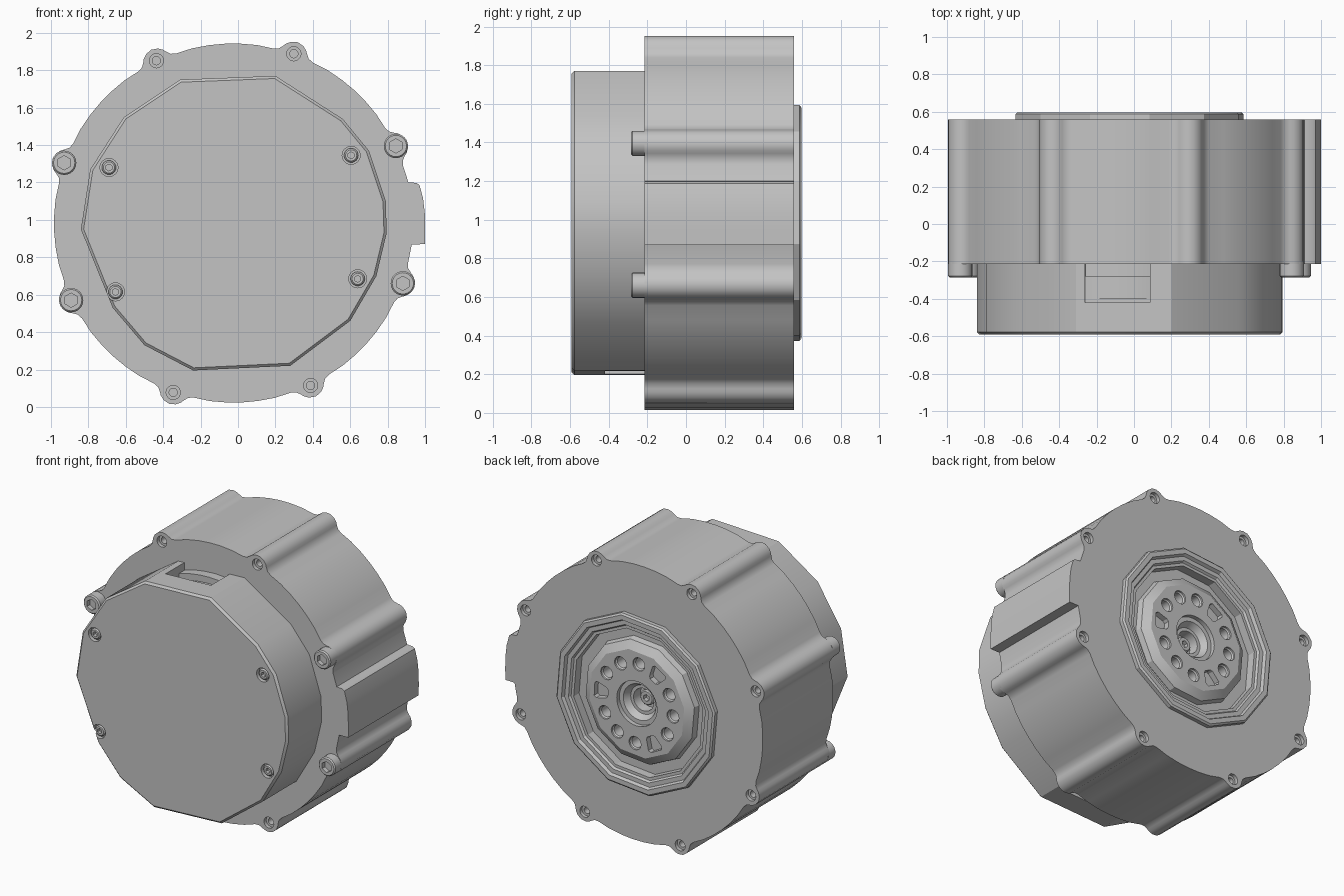
import bpy, bmesh
from math import sin, cos, radians, pi

cube = bpy.data.objects.get("Cube")
if cube:
    bpy.data.objects.remove(cube, do_unlink=True)

grey = bpy.data.materials.new("light_grey")
grey.use_nodes = True
COLOUR = (0.55, 0.55, 0.55, 1)
grey.diffuse_color = COLOUR
grey.node_tree.nodes["Principled BSDF"].inputs["Base Color"].default_value = COLOUR

CX, CZ = -0.024, 0.983      # main axis, which runs along y
LUG_R, LUG_A = 0.961, 25.4  # lug circle radius and first lug angle
TILT = 2.9                  # slight turn of the whole unit about its axis


def polar(r, a):
    return CX + r * cos(radians(a)), CZ + r * sin(radians(a))


def loft(name, rings):
    """Solid through a stack of equal rings of (x, y, z), capped at both ends."""
    bm = bmesh.new()
    loops = [[bm.verts.new(p) for p in ring] for ring in rings]
    n = len(loops[0])
    for a, b in zip(loops, loops[1:]):
        for i in range(n):
            j = (i + 1) % n
            bm.faces.new((a[i], a[j], b[j], b[i]))
    bm.faces.new(loops[0])
    bm.faces.new(loops[-1])
    bmesh.ops.recalc_face_normals(bm, faces=bm.faces)
    mesh = bpy.data.meshes.new(name)
    bm.to_mesh(mesh)
    bm.free()
    mesh.materials.append(grey)
    ob = bpy.data.objects.new(name, mesh)
    bpy.context.collection.objects.link(ob)
    return ob


def lathe(name, profile, sides=24, centre=(CX, CZ), phase=0):
    """Turn a profile of (radius, y) about a y axis through the centre."""
    angles = [radians(phase) + 2 * pi * i / sides for i in range(sides)]
    return loft(name, [[(centre[0] + r * cos(a), y, centre[1] + r * sin(a))
                        for a in angles] for r, y in profile])


def prism(name, outline, sections):
    """Extrude an (x, z) outline through sections of (y, scale)."""
    return loft(name, [[(CX + (x - CX) * s, y, CZ + (z - CZ) * s)
                        for x, z in outline] for y, s in sections])


def activate(ob):
    bpy.ops.object.select_all(action='DESELECT')
    ob.select_set(True)
    bpy.context.view_layer.objects.active = ob


def cut(ob, cutters):
    activate(ob)
    for c in cutters:
        mod = ob.modifiers.new("cut", 'BOOLEAN')
        mod.operation, mod.solver, mod.object = 'DIFFERENCE', 'EXACT', c
        bpy.ops.object.modifier_apply(modifier=mod.name)
        bpy.data.objects.remove(c, do_unlink=True)


def smooth(ob, angle=30):
    activate(ob)
    bpy.ops.object.shade_smooth_by_angle(angle=radians(angle))


def socket_screw(name, centre, radius, top, base, hexagon):
    """Round screw head facing along y, with a hexagonal socket."""
    d = 1 if top > base else -1
    head = lathe(name, [(radius, base), (radius, top - d * 0.008),
                        (radius - 0.008, top)], 24, centre)
    cut(head, [lathe("socket_cutter", [(hexagon, top - d * 0.03),
                                       (hexagon, top + d * 0.02)], 6, centre, 30)])
    smooth(head)


# Main housing: round body with eight filleted lugs and one raised side pad
FRONT, BACK = -0.215, 0.56
lug = [(0.115, 0.957), (0.085, 0.965), (0.066, 0.985), (0.055, 1.0), (0.033, 1.017)]
lug = [(-t, r) for t, r in lug] + [(0, 1.026)] + lug[::-1]
arc = [(d, 0.96) for d in (12, 17.5, 22.5, 27.5, 33)]
pad = [(12.8, 0.96), (13.3, 1.03), (18, 1.025), (22.5, 1.024), (27, 1.022),
       (31.2, 1.015), (32, 1.0), (32.7, 0.96)]
outline = []
for k in range(8):
    base = LUG_A + 45 * k
    outline += [polar(r, base + t / 0.96 * 180 / pi) for t, r in lug]
    outline += [polar(r, base + d) for d, r in (pad if k == 7 else arc)]
housing = prism("housing", outline, [(FRONT, 1), (BACK, 1)])

# Stepped lug holes at both ends, and the opening for the output hub
cutters = [lathe("hub_opening", [(0.58, 0.3), (0.58, 0.7)], 48)]
for k in range(8):
    c = polar(LUG_R, LUG_A + 45 * k)
    for y, d in ((BACK, -1), (FRONT, 1)):
        if d < 0 or k in (1, 2, 5, 6):
            cutters.append(lathe("lug_hole", [(0.038, y - d * 0.05), (0.038, y + d * 0.025),
                                              (0.022, y + d * 0.025), (0.022, y + d * 0.1)], 20, c))
cut(housing, cutters)
smooth(housing, 40)

# Cap screws standing out of the front of the side lugs
for k in (0, 3, 4, 7):
    socket_screw(f"lug_screw_{k}", polar(LUG_R, LUG_A + 45 * k), 0.065, -0.285, -0.2, 0.038)

# Front cover: many-sided cap with a thin bevel
cover_outline = [(-0.31, 1.75), (0.2, 1.77), (0.56, 1.54), (0.7, 1.37), (0.79, 1.1),
                 (0.795, 0.93), (0.74, 0.7), (0.6, 0.46), (0.28, 0.22), (-0.24, 0.195),
                 (-0.5, 0.33), (-0.67, 0.53), (-0.84, 0.95), (-0.79, 1.27), (-0.61, 1.55)]
COVER = -0.592
cover = prism("front_cover", cover_outline, [(-0.2, 1), (COVER + 0.014, 1), (COVER, 0.982)])


def notch(turn):
    """Box across the top flat, turned about the main axis."""
    corners = [(-0.2, 0.69), (0.15, 0.69), (0.15, 0.9), (-0.2, 0.9)]
    a = radians(turn)
    ring = [(CX + x * cos(a) - z * sin(a), CZ + x * sin(a) + z * cos(a)) for x, z in corners]
    return prism("notch_cutter", ring, [(-0.42, 1), (-0.15, 1)])


# Cable notches at top and bottom, and four counterbored screws
screws = [(-0.69, 1.28), (0.605, 1.345), (0.64, 0.685), (-0.655, 0.615)]
cut(cover, [notch(TILT), notch(TILT + 180)] +
    [lathe("bore_cutter", [(0.048, COVER - 0.05), (0.048, COVER + 0.03)], 24, c) for c in screws])
smooth(cover, 25)
for i, c in enumerate(screws):
    socket_screw(f"cover_screw_{i}", c, 0.038, COVER + 0.006, COVER + 0.04, 0.018)

# Inner drum and flange that show inside the notches
smooth(lathe("inner_drum", [(0.71, -0.4), (0.71, -0.2)], 64))
smooth(lathe("inner_flange", [(0.755, -0.28), (0.755, -0.2)], 64))

# Output hub at the back: twelve-sided rim, groove and raised disc
FACE = 0.575
hub = lathe("output_hub", [(0.62, 0.36), (0.62, 0.587), (0.608, 0.597), (0.575, 0.597),
                           (0.565, 0.575), (0.535, 0.575), (0.525, 0.56), (0.505, 0.56),
                           (0.505, 0.5), (0.435, 0.5), (0.425, 0.54), (0.37, FACE)], 12, phase=20)
cutters = [lathe("centre_cutter", [(0.155, 0.4), (0.155, 0.7)], 40)]
for k in range(12):
    a = 3 + 30 * k
    if k % 4 == 0:
        pocket = [polar(r, a + d) for r, d in ((0.225, -6), (0.225, 6), (0.24, 9), (0.315, 10.5),
                                               (0.33, 8), (0.33, -8), (0.315, -10.5), (0.24, -9))]
        cutters.append(prism("pocket_cutter", pocket, [(FACE - 0.04, 1), (FACE + 0.1, 1)]))
    else:
        cutters.append(lathe("hole_cutter", [(0.046, FACE + 0.1), (0.046, FACE - 0.012),
                                             (0.038, FACE - 0.02), (0.038, FACE - 0.1)],
                             20, polar(0.278, a)))
cut(hub, cutters)
smooth(hub, 20)

# Stepped centre bore with the shaft screw at its bottom
smooth(lathe("centre_sleeve", [(0.16, 0.39), (0.16, 0.545), (0.125, 0.545), (0.1, 0.5),
                               (0.078, 0.5), (0.075, 0.43)], 40))
socket_screw("shaft_screw", (CX, CZ), 0.052, 0.47, 0.42, 0.024)
